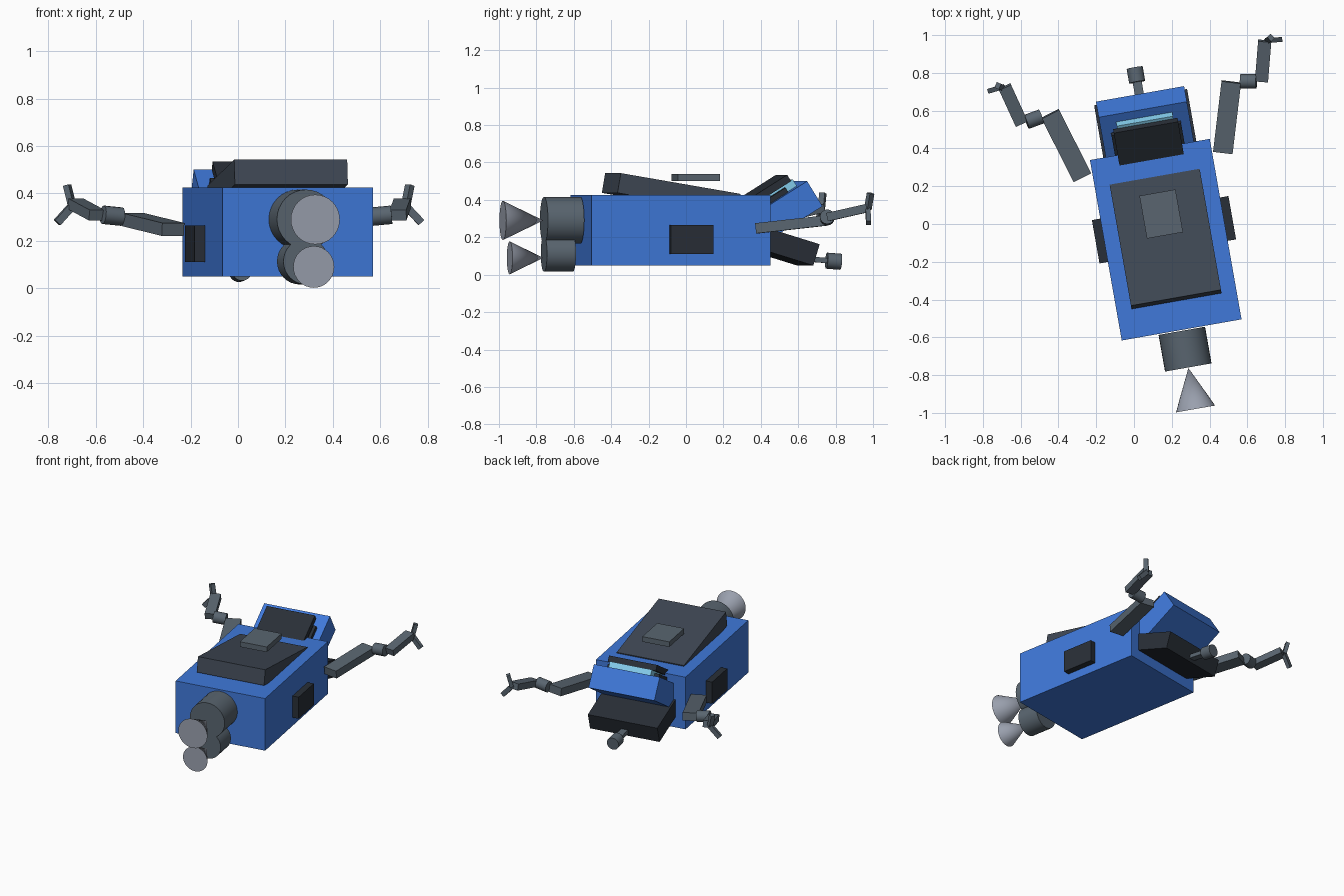
import bpy, bmesh, math
from mathutils import Matrix, Vector

if "Cube" in bpy.data.objects:
    bpy.data.objects.remove(bpy.data.objects["Cube"])

# Whole robot is turned 10 degrees about z; parts below are in its own frame (+y = nose)
BASE = Matrix.Translation((0.168, -0.083, 0)) @ Matrix.Rotation(math.radians(10), 4, 'Z')


def material(name, rgb):
    m = bpy.data.materials.new(name)
    m.diffuse_color = (*rgb, 1)
    m.use_nodes = True
    m.node_tree.nodes["Principled BSDF"].inputs["Base Color"].default_value = m.diffuse_color
    return m


BLUE = material("blue_paint", (0.05, 0.19, 0.70))
DARK = material("dark_trim", (0.022, 0.028, 0.038))
SLATE = material("slate_panel", (0.05, 0.065, 0.09))
STEEL = material("steel", (0.10, 0.13, 0.16))
BELL = material("nozzle_metal", (0.32, 0.35, 0.42))
GLASS = material("window_glass", (0.24, 0.63, 0.87))


def finish(name, bm, matrix, mat):
    me = bpy.data.meshes.new(name)
    bm.to_mesh(me)
    bm.free()
    me.materials.append(mat)
    ob = bpy.data.objects.new(name, me)
    bpy.context.collection.objects.link(ob)
    ob.matrix_world = BASE @ matrix
    return ob


def box(name, lo, hi, mat, frame=Matrix()):
    """Box between two corners, inside an optional tilted frame."""
    lo, hi = Vector(lo), Vector(hi)
    bm = bmesh.new()
    bmesh.ops.create_cube(bm, size=1)
    bmesh.ops.scale(bm, vec=hi - lo, verts=bm.verts)
    return finish(name, bm, frame @ Matrix.Translation((lo + hi) / 2), mat)


def along(a, b, axis, up):
    a, b = Vector(a), Vector(b)
    rot = (b - a).to_track_quat(axis, up).to_matrix().to_4x4()
    return Matrix.Translation((a + b) / 2) @ rot, (b - a).length


def bar(name, a, b, width, thick, mat):
    """Flat bar running from a to b."""
    matrix, length = along(a, b, 'Y', 'Z')
    bm = bmesh.new()
    bmesh.ops.create_cube(bm, size=1)
    bmesh.ops.scale(bm, vec=(width, length, thick), verts=bm.verts)
    return finish(name, bm, matrix, mat)


def round_part(name, a, b, r1, r2, mat, sides=32):
    """Cylinder or cone from a (radius r1) to b (radius r2)."""
    matrix, length = along(a, b, 'Z', 'Y')
    bm = bmesh.new()
    bmesh.ops.create_cone(bm, cap_ends=True, segments=sides, radius1=r1, radius2=r2, depth=length)
    bmesh.ops.remove_doubles(bm, verts=bm.verts, dist=1e-5)
    ob = finish(name, bm, matrix, mat)
    bpy.ops.object.select_all(action='DESELECT')
    bpy.context.view_layer.objects.active = ob
    ob.select_set(True)
    bpy.ops.object.shade_smooth_by_angle(angle=math.radians(40))
    return ob


def tilted(y, z, degrees):
    return Matrix.Translation((0, y, z)) @ Matrix.Rotation(math.radians(degrees), 4, 'X')


# Hull
box("hull", (-0.322, -0.485, 0.05), (0.322, 0.485, 0.425), BLUE)

# Sloping back panel and the small plate above it
box("back_panel", (-0.242, 0, -0.107), (0.242, 0.66, 0), SLATE, tilted(-0.312, 0.543, -9.7))
box("top_plate", (-0.097, 0.023, 0.5), (0.097, 0.253, 0.537), STEEL)

# Head tilted up, with a window block under a dark canopy
head = tilted(0.70, 0.50, 32)
box("head", (-0.237, -0.36, -0.158), (0.237, 0, 0), BLUE, head)
box("canopy_base", (-0.187, -0.26, -0.01), (0.187, -0.11, 0.028), DARK, head)
box("window", (-0.151, -0.25, -0.005), (0.151, -0.048, 0.042), GLASS, head)
box("canopy", (-0.173, -0.285, 0.04), (0.173, -0.064, 0.08), DARK, head)

# Jaw tilted down, with a stubby sensor barrel
box("jaw", (-0.25, -0.36, -0.119), (0.25, 0, 0), DARK, tilted(0.766, 0.163, -17))
bar("sensor_stem", (-0.004, 0.72, 0.086), (-0.004, 0.87, 0.074), 0.048, 0.028, STEEL)
round_part("sensor_barrel", (-0.004, 0.848, 0.075), (-0.004, 0.925, 0.069), 0.043, 0.043, STEEL, 24)

# Two stacked engines at the tail
for tag, start, r, z, bell_z, bell_y, bell_r in (
        ("upper", -0.49, 0.125, 0.291, 0.29, -0.91, 0.105),
        ("lower", -0.53, 0.097, 0.113, 0.09, -0.873, 0.088)):
    round_part(tag + "_engine", (0, start, z), (0, -0.687, z), r, r, STEEL)
    round_part(tag + "_nozzle", (0, -0.69, bell_z), (0, bell_y, bell_z), 0, bell_r, BELL)

# Side pads and arms, mirrored left and right
for tag, s in (("right", 1), ("left", -1)):
    xs = sorted((s * 0.30, s * 0.367))
    box(tag + "_side_pad", (xs[0], -0.063, 0.11), (xs[1], 0.17, 0.265), DARK)

    def p(x, y, z):
        return (s * x, y, z)

    bar(tag + "_upper_arm", p(0.378, 0.402, 0.248), p(0.487, 0.762, 0.29), 0.104, 0.055, STEEL)
    round_part(tag + "_elbow", p(0.535, 0.757, 0.302), p(0.618, 0.742, 0.31), 0.039, 0.039, STEEL, 16)
    bar(tag + "_forearm", p(0.645, 0.739, 0.308), p(0.699, 0.945, 0.356), 0.07, 0.045, STEEL)
    bar(tag + "_upper_finger", p(0.715, 0.945, 0.35), p(0.734, 0.957, 0.435), 0.032, 0.026, STEEL)
    bar(tag + "_lower_finger", p(0.712, 0.946, 0.35), p(0.78, 0.938, 0.277), 0.026, 0.032, STEEL)
